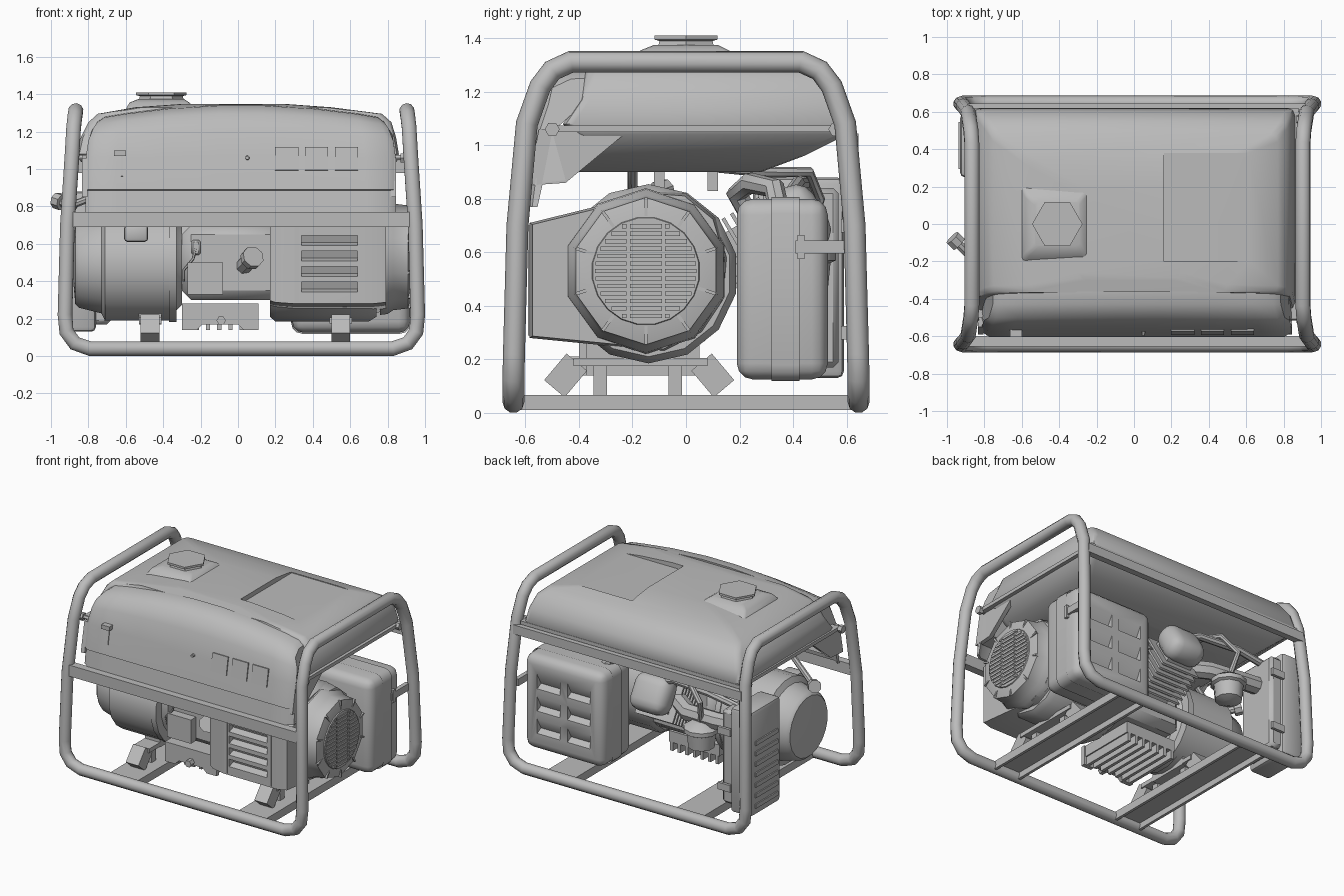
import bpy, bmesh, math
from mathutils import Vector, Matrix

if "Cube" in bpy.data.objects:
    bpy.data.objects.remove(bpy.data.objects["Cube"])

grey = bpy.data.materials.new("painted_grey")
grey.diffuse_color = (0.5, 0.5, 0.5, 1)
grey.use_nodes = True
grey.node_tree.nodes["Principled BSDF"].inputs["Base Color"].default_value = grey.diffuse_color


def finish(name, bm):
    bmesh.ops.recalc_face_normals(bm, faces=bm.faces)
    me = bpy.data.meshes.new(name)
    bm.to_mesh(me)
    bm.free()
    me.materials.append(grey)
    ob = bpy.data.objects.new(name, me)
    bpy.context.collection.objects.link(ob)
    return ob


def add_box(bm, c, s, rot=None):
    m = Matrix.Translation(c) @ (rot or Matrix()) @ Matrix.Diagonal((*s, 1))
    bmesh.ops.create_cube(bm, size=1, matrix=m)


def box(name, x0, x1, y0, y1, z0, z1, bevel=0, seg=2):
    bm = bmesh.new()
    add_box(bm, ((x0 + x1) / 2, (y0 + y1) / 2, (z0 + z1) / 2), (x1 - x0, y1 - y0, z1 - z0))
    if bevel:
        bmesh.ops.bevel(bm, geom=bm.edges[:], offset=bevel, segments=seg, affect='EDGES', profile=0.5)
    return finish(name, bm)


def boxes(name, items):
    bm = bmesh.new()
    for it in items:
        add_box(bm, *it)
    return finish(name, bm)


def loft(name, rings):
    bm = bmesh.new()
    vs = [[bm.verts.new(p) for p in r] for r in rings]
    n = len(vs[0])
    for a, b in zip(vs, vs[1:]):
        for i in range(n):
            bm.faces.new((a[i], a[(i + 1) % n], b[(i + 1) % n], b[i]))
    bm.faces.new(vs[0])
    bm.faces.new(vs[-1])
    return finish(name, bm)


def turned(name, profile, origin, axis, sides=16):
    # profile holds (distance along axis, radius)
    q = Vector(axis).to_track_quat('Z', 'Y')
    ph = 0 if sides == 6 else .5
    return loft(name, [[Vector(origin) + q @ Vector((r * math.cos(2 * math.pi * (i + ph) / sides),
                r * math.sin(2 * math.pi * (i + ph) / sides), d)) for i in range(sides)] for d, r in profile])


def tube(name, pts, r, closed=False, res=2):
    cu = bpy.data.curves.new(name, 'CURVE')
    cu.dimensions = '3D'
    cu.bevel_depth, cu.bevel_resolution, cu.use_fill_caps = r, res, True
    sp = cu.splines.new('POLY')
    sp.points.add(len(pts) - 1)
    for p, co in zip(sp.points, pts):
        p.co = (*co, 1)
    sp.use_cyclic_u = closed
    cu.materials.append(grey)
    ob = bpy.data.objects.new(name, cu)
    bpy.context.collection.objects.link(ob)
    bpy.ops.object.select_all(action='DESELECT')
    ob.select_set(True)
    bpy.context.view_layer.objects.active = ob
    bpy.ops.object.convert(target='MESH')
    return ob


def cut(ob, cutter):
    m = ob.modifiers.new("cut", 'BOOLEAN')
    m.operation, m.solver, m.object = 'DIFFERENCE', 'EXACT', cutter
    bpy.context.view_layer.objects.active = ob
    bpy.ops.object.modifier_apply(modifier=m.name)
    bpy.data.objects.remove(cutter)


def rounded(x0, x1, y0, y1, z, r):
    pts = []
    for k, (cx, cy) in enumerate([(x1 - r, y1 - r), (x0 + r, y1 - r), (x0 + r, y0 + r), (x1 - r, y0 + r)]):
        for j in range(3):
            a = math.pi / 2 * (k + j / 2)
            pts.append((cx + r * math.cos(a), cy + r * math.sin(a), z))
    return pts


# Tubular frame: one closed loop, a quarter mirrored four times
quarter = [(.81, -.645, .04), (.89, -.645, .068), (.935, -.645, .13), (.943, -.643, .22), (.93, -.63, .7),
           (.905, -.595, 1.08), (.897, -.545, 1.22), (.89, -.5, 1.28), (.885, -.43, 1.312)]
half = quarter + [(x, -y, z) for x, y, z in reversed(quarter)]
loop = half + [(-x, y, z) for x, y, z in reversed(half)]
tube("frame", [(x + .018, y, z) for x, y, z in loop], .041, True, 3)
box("front_rail", -.9, .93, -.655, -.6, .69, .77)
box("rear_rail", -.89, .92, .6, .645, .98, 1.045)
for x in (-.47, .55):
    boxes("base_channel", [((x, 0, .06), (.22, 1.28, .015)), ((x - .1, 0, .038), (.02, 1.28, .055)),
                           ((x + .1, 0, .038), (.02, 1.28, .055))])
    for y, s in ((-.45, 1), (.1, -1)):
        boxes("rubber_mount", [((x, y, .14), (.1, .1, .13), Matrix.Rotation(-s * .7, 4, 'X'))])
    boxes("mount_bracket", [((x, -.17, .19), (.12, .5, .03)), ((x, -.32, .12), (.05, .05, .12)),
                            ((x, -.04, .12), (.05, .05, .12))])

# Fuel tank with belly, flange and sloping top
tank_rings = [(.9, -.62, .64, -.42, .28), (.96, -.74, .76, -.42, .44), (1.04, -.84, .85, -.42, .6),
              (1.08, -.86, .86, -.46, .62), (1.17, -.84, .845, -.4, .6), (1.25, -.8, .82, -.38, .55),
              (1.295, -.75, .77, -.37, .48), (1.33, -.55, .5, -.365, .34), (1.348, -.3, .25, -.3, .2)]
tank = loft("fuel_tank", [rounded(a, b, c, d, z, .04) for z, a, b, c, d in tank_rings])
cut(tank, boxes("recess_cutter", [((.46, .09, 1.375), (.6, .58, .12))]))
box("tank_flange", -.87, .88, -.5, .62, 1.05, 1.075)
loft("filler_pad", [rounded(-.6, -.23, -.2, .2, 1.32, .02), rounded(-.58, -.26, -.17, .16, 1.355, .02),
                    rounded(-.53, -.29, -.12, .12, 1.375, .02)])
turned("fuel_cap", [(0, .12), (.02, .115), (.025, .135), (.04, .135)], (-.41, 0, 1.37), (0, 0, 1), 6)

# Control fascia: side profile swept across, crowned in the middle
fascia = [(-.5, 1.05), (-.4, 1.16), (-.37, 1.2), (-.36, 1.272), (-.43, 1.268), (-.5, 1.235), (-.545, 1.17),
          (-.575, 1.06), (-.605, .89), (-.59, .885), (-.605, .77), (-.585, .77), (-.565, .86), (-.45, .87)]
rings = []
for x in (-1, -.95, -.8, -.5, -.15, .15, .5, .8, .95, 1):
    ring = []
    for y, z in fascia:
        top = max(0, z - 1.05)
        w = .83 - .12 * top - .5 * max(0, z - 1.2)
        ring.append((x * w + .015, y + (.03 if abs(x) == 1 and y < -.5 else 0),
                     z + top * .33 * (1 - x * x) - (.02 if abs(x) == 1 and top > .1 else 0)))
    rings.append(ring)
loft("control_fascia", rings)
for s in (-.82, .83):
    loft("fascia_gusset", [[(s + d, y, z) for y, z in ((-.59, .85), (-.45, .86), (-.22, 1.05), (-.55, 1.06))]
                           for d in (-.015, .015)])
tilt = Matrix.Rotation(-.17, 4, 'X')
boxes("outlet_plates", [((x, -.578, 1.055), (.125, .012, .125), tilt) for x in (.26, .42, .58)])
boxes("panel_switch", [((-.63, -.585, 1.085), (.065, .04, .03)), ((-.62, -.583, 1.02), (.01, .01, .12), tilt)])
turned("panel_lamp", [(0, .012), (.02, .01)], (.05, -.575, 1.06), (0, -1, 0), 8)

# Alternator on the left
C = (0, -.15, .49)
turned("alternator", [(-.88, .1), (-.87, .215), (-.85, .235), (-.73, .265), (-.71, .305), (-.36, .305),
                      (-.34, .26), (-.3, .22)], C, (1, 0, 0), 20)
turned("alternator_band", [(-.37, .312), (-.33, .312)], C, (1, 0, 0), 20)
box("alternator_terminal", -.61, -.48, -.48, -.36, .61, .7, .02)
box("alternator_foot", -.53, -.41, -.3, 0, .17, .23)

# Crankcase, sump and small engine parts
box("crankcase", -.3, .32, -.36, .12, .3, .7, .05, 1)
boxes("sump", [((-.1, -.16, .24), (.4, .42, .08))] +
      [((-.28 + .06 * i, -.16, .175), (.022, .42, .07)) for i in range(7)])
loft("front_bracket", [[(x, y, z) for x, z in ((-.3, .28), (.11, .28), (.11, .2), (.11, .14), (.03, .14), (0, .17),
                       (-.19, .17), (-.22, .14), (-.3, .14), (-.3, .2))] for y in (-.4, -.37)])
turned("drain_plug", [(0, .025), (.04, .025)], (-.09, -.4, .19), (0, -1, 0), 6)
box("ignition_box", -.27, -.08, -.42, -.36, .33, .5)
box("sensor", -.25, -.2, -.4, -.35, .54, .62, .01, 1)
tube("sensor_wire", [(-.22, -.39, .6), (-.24, -.4, .52), (-.29, -.4, .46), (-.29, -.38, .4)], .008, res=1)
turned("oil_filler", [(0, .045), (.1, .045), (.1, .06), (.14, .06)], (.03, -.34, .48), (.35, -.8, .35), 8)

# Inclined cylinder with cooling fins and valve cover
ax = Vector((0, .86, .51))
tl = Matrix.Rotation(math.atan2(.51, .86), 4, 'X')
base = Vector((-.04, .1, .53))
boxes("cylinder_fins", [(base + ax * .12, (.2, .4, .2), tl)] +
      [(base + ax * (.06 + .037 * i), (.3, .014, .3), tl) for i in range(7)])
bm = bmesh.new()
add_box(bm, base + ax * .38, (.28, .18, .26), tl)
bmesh.ops.bevel(bm, geom=bm.edges[:], offset=.075, segments=3, affect='EDGES', profile=.5)
finish("valve_cover", bm)
turned("carburettor", [(0, .04), (.02, .09), (.12, .1), (.13, .12), (.16, .12), (.2, .06)], (-.43, .44, .44),
       (0, 0, 1), 10)
tube("intake_pipe", [(-.15, .3, .66), (-.3, .4, .65), (-.55, .42, .66), (-.8, .42, .68)], .06)
tube("exhaust_pipe", [(.1, .26, .7), (.15, .19, .82), (.24, .24, .86), (.36, .33, .84), (.42, .35, .74)], .04)
tube("fuel_hose", [(-.2, .1, .92), (-.25, .3, .9), (-.35, .46, .9), (-.46, .5, .8), (-.43, .44, .62)], .02)
tube("breather_hose", [(0, .36, .78), (-.2, .42, .86), (-.5, .45, .86), (-.75, .45, .82)], .025)

# Fan shroud with a slotted front
outline = [(-.585, .28), (-.585, .71), (-.3, .78), (-.14, .83), (0, .82), (.11, .73), (.155, .58), (.14, .42),
           (.06, .3), (-.08, .23)]


def scaled(x, k):
    return [(x, -.2 + (y + .2) * k, .52 + (z - .52) * k) for y, z in outline]


shroud = loft("fan_shroud", [scaled(.17, .93), scaled(.2, .97), scaled(.3, 1), scaled(.72, 1), scaled(.79, .97)])
cut(shroud, boxes("slot_cutter", [((.49, -.58, .37 + .083 * i), (.3, .07, .05),
                                   Matrix.Rotation(.35, 4, 'X')) for i in range(4)]))
boxes("shroud_bands", [((x, -.587, .495), (.025, .008, .41)) for x in (.315, .665)])
turned("engine_drum", [(.17, .31), (.2, .335), (.7, .335), (.74, .31)], (0, -.14, .52), (1, 0, 0), 14)
H = (0, -.15, .53)
turned("recoil_cover", [(.76, .31), (.8, .305), (.83, .285), (.91, .275), (.925, .215), (.925, .05)], H, (1, 0, 0), 10)
turned("recoil_disc", [(.92, .205), (.932, .2)], H, (1, 0, 0), 20)
slots = []
for i in range(-6, 7):
    z = i * .028
    w = math.sqrt(.19 ** 2 - z * z)
    for a, b in ((-w, -.072), (-.06, .06), (.072, w)):
        if b - a > .015:
            slots.append(((.934, -.15 + (a + b) / 2, .53 + z), (.008, b - a, .016)))
boxes("recoil_slats", slots)
boxes("recoil_spokes", [((.915, -.15 + .24 * math.cos(a), .53 + .24 * math.sin(a)), (.02, .07, .012),
                         Matrix.Rotation(a, 4, 'X')) for a in [math.pi * (k + .5) / 5 for k in range(10)]])

# Muffler: rounded box, seam, vents in the back
muffler = box("muffler", .29, .92, .19, .53, .125, .8, .06, 3)
cut(muffler, boxes("vent_cutter", [((.6 + sx * .12, .535, .3 + .16 * i), (.18, .06, .09),
                                    Matrix.Rotation(-.5, 4, 'X')) for sx in (-1, 1) for i in range(3)]))
box("muffler_seam", .284, .926, .365, .38, .119, .806, .06, 3)
boxes("muffler_stay", [((.92, .51, .62), (.03, .2, .05)), ((.92, .43, .62), (.04, .025, .09))])

# Ribbed air filter box at the rear left
box("air_filter_box", -.93, -.76, .25, .59, .13, .88, .025, 2)
boxes("air_filter_ribs", [((-.932, .42, .2 + .075 * i), (.014, .25, .03)) for i in range(7)])
box("air_filter_back", -.78, -.68, .27, .57, .17, .84, .02, 1)
boxes("air_filter_clips", [((-.72, y, z), (.1, .02, .05)) for y in (.26, .59) for z in (.3, .7)])

# Fuel valve and tank bolts
turned("fuel_valve", [(0, .025), (.09, .025), (.09, .045), (.14, .045)], (-.875, -.17, .8), (-.6, .6, .2), 8)
tube("valve_pipe", [(-.88, -.16, .81), (-.8, -.2, .84), (-.7, -.2, .94)], .02)
for s in (-1, 1):
    for y in (-.5, .56):
        turned("tank_bolt", [(.83, .015), (.87, .015), (.87, .028), (.9, .028)], (0, y, 1.06), (s, 0, 0), 6)
boxes("hanger_posts", [((x, y, .88), (.04, .04, .1)) for x in (.3, -.2) for y in (-.1, .1)])

# Smooth shading with sharp edges kept
bpy.ops.object.select_all(action='SELECT')
bpy.context.view_layer.objects.active = bpy.data.objects["fuel_tank"]
bpy.ops.object.shade_smooth_by_angle(angle=math.radians(40))
